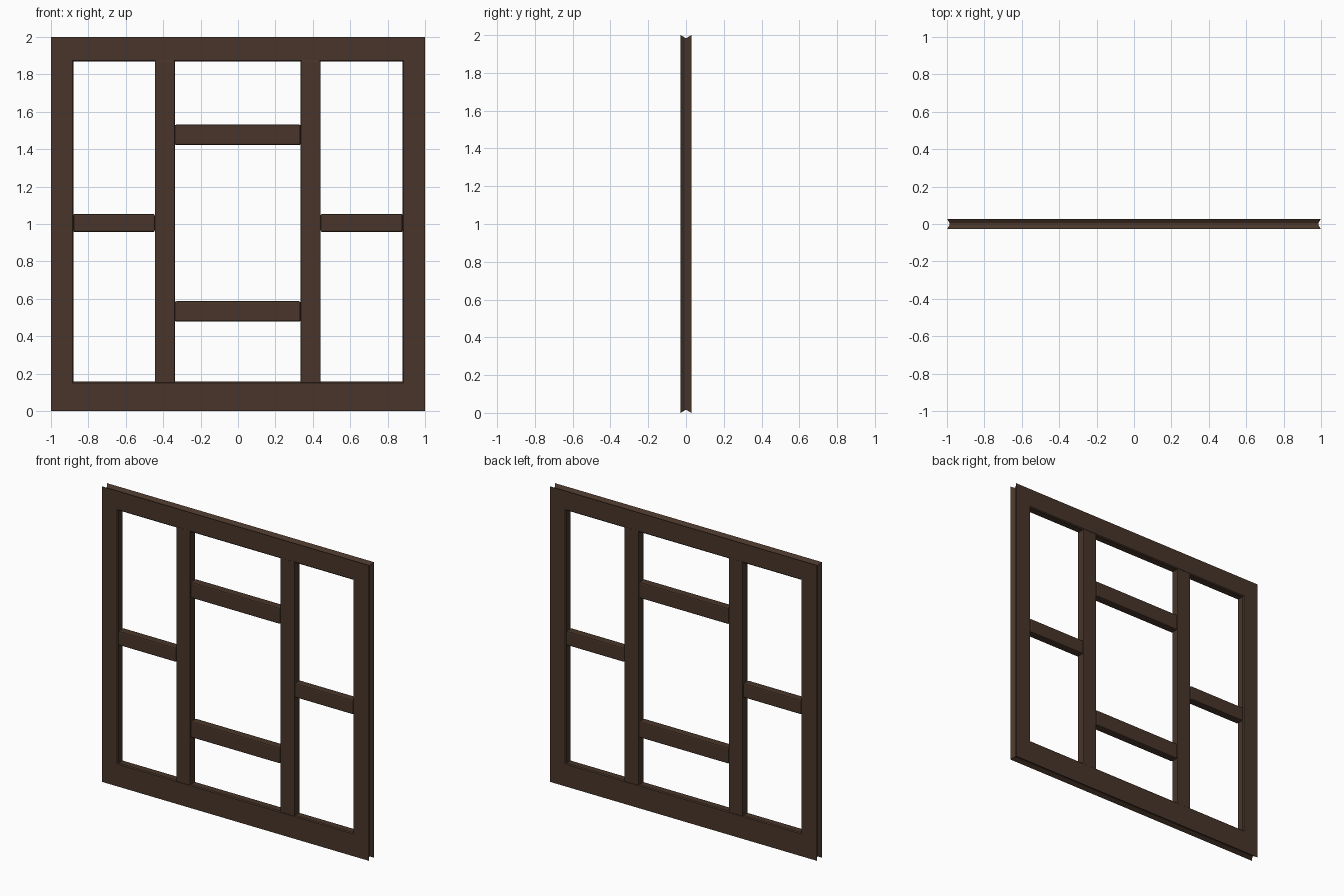
import bpy, bmesh

if "Cube" in bpy.data.objects:
    bpy.data.objects.remove(bpy.data.objects["Cube"])

HALF = 0.028      # half of the frame thickness
wood = bpy.data.materials.new("dark_wood")
wood.diffuse_color = (0.065, 0.036, 0.023, 1)
wood.use_nodes = True
wood.node_tree.nodes["Principled BSDF"].inputs["Base Color"].default_value = wood.diffuse_color


def finish(name, bm):
    bmesh.ops.recalc_face_normals(bm, faces=bm.faces)
    mesh = bpy.data.meshes.new(name)
    bm.to_mesh(mesh)
    bm.free()
    mesh.materials.append(wood)
    obj = bpy.data.objects.new(name, mesh)
    bpy.context.collection.objects.link(obj)
    return obj


def bar(name, x0, x1, z0, z1, bevel=0.008):
    bm = bmesh.new()
    bmesh.ops.create_cube(bm, size=1)
    for v in bm.verts:
        v.co.x = (x0 + x1) / 2 + v.co.x * (x1 - x0)
        v.co.y *= 2 * HALF
        v.co.z = (z0 + z1) / 2 + v.co.z * (z1 - z0)
    obj = finish(name, bm)
    mod = obj.modifiers.new("soft_edges", 'BEVEL')
    mod.width = bevel
    mod.segments = 2
    return obj


# Outer frame: one mitred ring with a grooved rim and chamfered opening
outer = (-1.0, 1.0, 0.0, 2.0)
inner = (-0.88, 0.88, 0.157, 1.868)
c = 0.006
# (use inner rectangle, outward/inward offset, y)
profile = [(0, 0, -HALF), (0, 0.014, -0.006), (0, 0.014, 0.006), (0, 0, HALF),
           (1, -c, HALF), (1, 0, HALF - c), (1, 0, c - HALF), (1, -c, -HALF)]
bm = bmesh.new()
rings = []
for use_inner, d, y in profile:
    x0, x1, z0, z1 = inner if use_inner else outer
    x0, x1, z0, z1 = x0 + d, x1 - d, z0 + d, z1 - d
    rings.append([bm.verts.new((x, y, z))
                  for x, z in ((x0, z0), (x1, z0), (x1, z1), (x0, z1))])
for i, a in enumerate(rings):
    b = rings[(i + 1) % len(rings)]
    for k in range(4):
        n = (k + 1) % 4
        bm.faces.new((a[k], a[n], b[n], b[k]))
finish("outer_frame", bm)

# Two upright mullions running between the rails
bar("left_mullion", -0.445, -0.338, 0.15, 1.875, 0.005)
bar("right_mullion", 0.335, 0.442, 0.15, 1.875, 0.005)

# Short crossbars in the side openings
bar("left_crossbar", -0.88, -0.445, 0.957, 1.054)
bar("right_crossbar", 0.442, 0.88, 0.957, 1.054)

# Two crossbars in the centre opening
bar("lower_centre_crossbar", -0.338, 0.335, 0.478, 0.587)
bar("upper_centre_crossbar", -0.338, 0.335, 1.422, 1.531)
